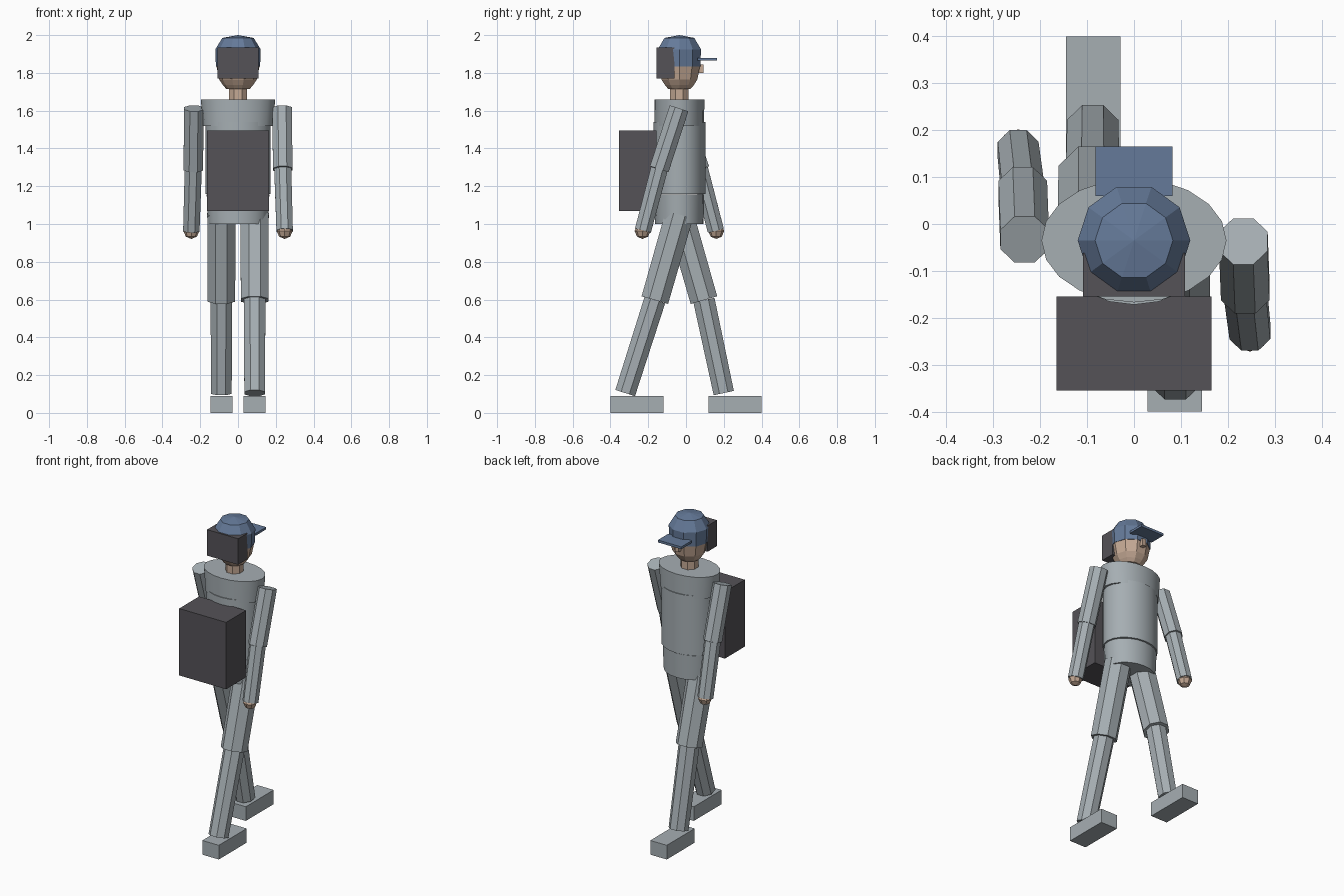
import bpy, bmesh, math
from mathutils import Vector, Matrix

if "Cube" in bpy.data.objects:
    bpy.data.objects.remove(bpy.data.objects["Cube"], do_unlink=True)

BODY_Y = -0.035  # centre line of the body


def material(name, rgb):
    m = bpy.data.materials.new(name)
    m.use_nodes = True
    colour = (*rgb, 1)
    m.diffuse_color = colour
    m.node_tree.nodes["Principled BSDF"].inputs["Base Color"].default_value = colour
    return m


cloth = material("grey_cloth", (0.38, 0.425, 0.45))
skin = material("skin", (0.56, 0.40, 0.30))
cap_blue = material("cap_blue", (0.13, 0.195, 0.32))
dark = material("dark_grey", (0.09, 0.085, 0.096))


def finish(name, bm, mat, smooth=False):
    bmesh.ops.recalc_face_normals(bm, faces=bm.faces)
    mesh = bpy.data.meshes.new(name)
    bm.to_mesh(mesh)
    bm.free()
    mesh.materials.append(mat)
    obj = bpy.data.objects.new(name, mesh)
    bpy.context.collection.objects.link(obj)
    if smooth:
        bpy.ops.object.select_all(action="DESELECT")
        obj.select_set(True)
        bpy.context.view_layer.objects.active = obj
        bpy.ops.object.shade_smooth_by_angle(angle=math.radians(30))
    return obj


def box(name, lo, hi, mat):
    lo, hi = Vector(lo), Vector(hi)
    bm = bmesh.new()
    bmesh.ops.create_cube(bm, size=1, matrix=Matrix.Translation((lo + hi) / 2)
                          @ Matrix.Diagonal((*(hi - lo), 1)))
    return finish(name, bm, mat)


def tube(name, start, end, r1, r2, mat, sides=8):
    """Faceted limb segment between two joints."""
    start, end = Vector(start), Vector(end)
    axis = end - start
    turn = Vector((0, 0, -1)).rotation_difference(axis).to_matrix().to_4x4()
    bm = bmesh.new()
    bmesh.ops.create_cone(bm, cap_ends=True, segments=sides, radius1=r2, radius2=r1,
                          depth=axis.length, matrix=Matrix.Translation((start + end) / 2)
                          @ turn @ Matrix.Rotation(math.pi / sides, 4, "Z"))
    return finish(name, bm, mat)


def lathe(name, profile, sides, mat, smooth=False):
    """Stack of closed rings (z, x radius, y radius) around the body axis."""
    bm = bmesh.new()
    rings = []
    for z, rx, ry in profile:
        angles = [2 * math.pi * i / sides for i in range(sides)]
        rings.append([bm.verts.new((rx * math.cos(a), BODY_Y + ry * math.sin(a), z))
                      for a in angles])
    for a, b in zip(rings, rings[1:]):
        for i in range(sides):
            j = (i + 1) % sides
            bm.faces.new((a[i], a[j], b[j], b[i]))
    bm.faces.new(rings[0])
    bm.faces.new(rings[-1])
    bmesh.ops.remove_doubles(bm, verts=bm.verts, dist=1e-4)
    return finish(name, bm, mat, smooth)


# Torso
lathe("hips", [(1.0, 0.158, 0.128), (1.156, 0.166, 0.131)], 20, cloth, True)
lathe("chest", [(1.16, 0.172, 0.137), (1.54, 0.172, 0.137)], 20, cloth, True)
lathe("shoulders", [(1.52, 0.185, 0.131), (1.66, 0.197, 0.132)], 20, cloth, True)
box("backpack", (-0.165, -0.355, 1.07), (0.165, -0.155, 1.495), dark)

# Head
tube("neck", (0, BODY_Y, 1.74), (0, BODY_Y, 1.64), 0.053, 0.053, skin)
lathe("head", [(z, r, r) for z, r in
               ((1.715, 0.062), (1.735, 0.08), (1.765, 0.1), (1.84, 0.115))], 10, skin)
lathe("cap", [(z, r, r) for z, r in
              ((1.835, 0.117), (1.925, 0.12), (1.985, 0.083), (2.0, 0.0))], 10, cap_blue)
box("cap_visor", (-0.082, 0.06, 1.865), (0.082, 0.165, 1.88), cap_blue)
box("nose", (-0.013, 0.06, 1.8), (0.013, 0.093, 1.845), skin)
box("hair", (-0.109, -0.155, 1.77), (0.109, -0.062, 1.935), dark)

# Arms and legs: the left side swings back, the right side swings forward
for side, s, ankle_swing in (("left", 1, 0.287), ("right", -1, 0.235)):
    def joint(x, swing, z):
        return (s * x, BODY_Y - s * swing, z)

    shoulder, elbow = joint(0.233, 0.002, 1.612), joint(0.237, 0.107, 1.29)
    wrist = joint(0.247, 0.193, 0.965)
    tube(side + "_upper_arm", shoulder, elbow, 0.056, 0.056, cloth)
    tube(side + "_forearm", elbow, wrist, 0.049, 0.047, cloth)
    bm = bmesh.new()
    bmesh.ops.create_uvsphere(bm, u_segments=8, v_segments=4, radius=0.042,
                              matrix=Matrix.Translation(joint(0.247, 0.195, 0.963)))
    finish(side + "_hand", bm, skin)

    hip, knee = joint(0.088, 0, 1.05), joint(0.088, 0.13, 0.597)
    tube(side + "_thigh", hip, knee, 0.081, 0.079, cloth)
    tube(side + "_shin", knee, joint(0.088, ankle_swing, 0.105), 0.062, 0.059, cloth)
    y = -0.26 * s
    box(side + "_foot", (s * 0.087 - 0.058, y - 0.14, 0), (s * 0.087 + 0.058, y + 0.14, 0.09), cloth)
